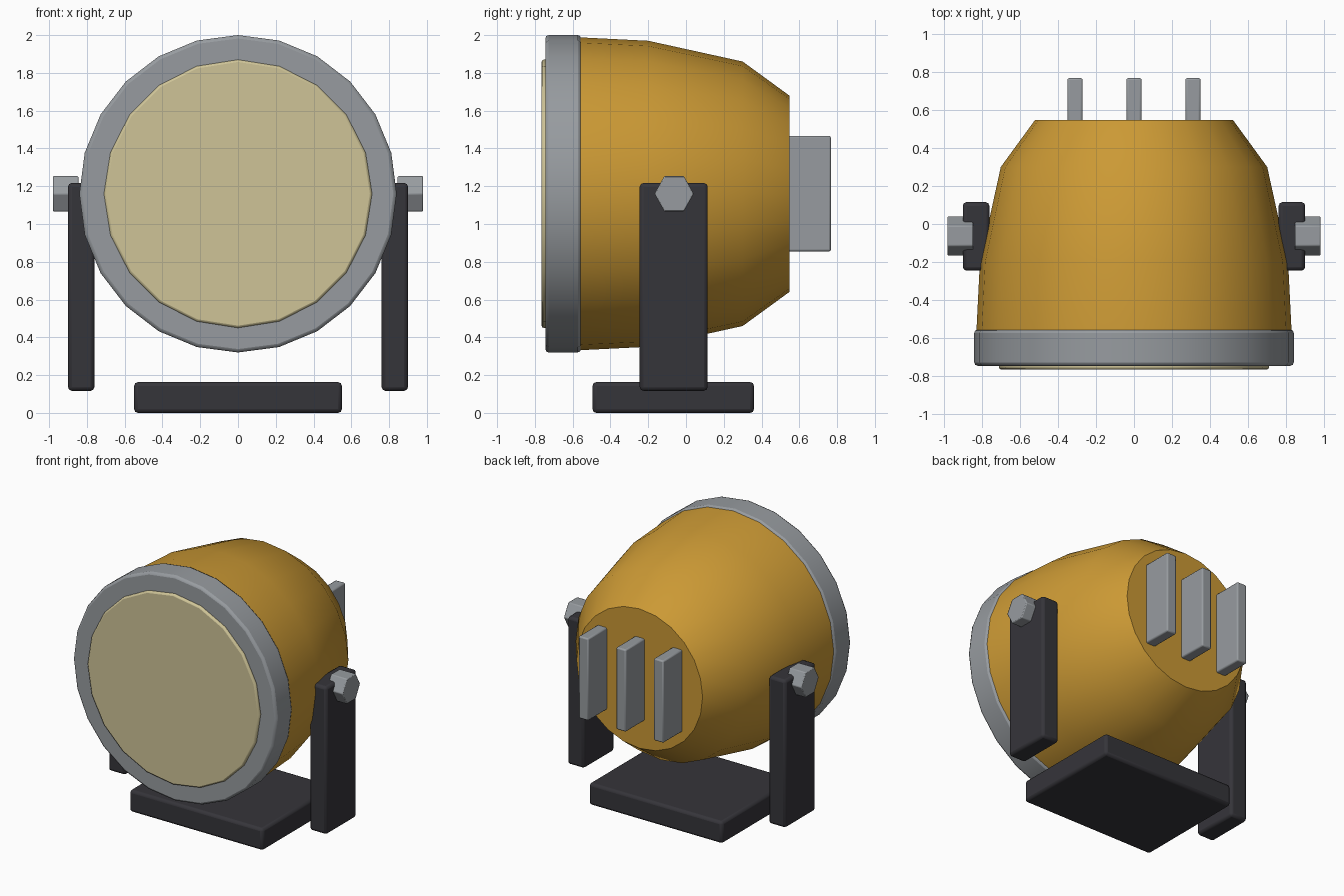
import bpy, bmesh, math

cube = bpy.data.objects.get("Cube")
if cube:
    bpy.data.objects.remove(cube, do_unlink=True)


def material(name, r, g, b):
    m = bpy.data.materials.new(name)
    m.use_nodes = True
    m.diffuse_color = (r, g, b, 1)
    shader = m.node_tree.nodes["Principled BSDF"]
    shader.inputs["Base Color"].default_value = (r, g, b, 1)
    shader.inputs["Roughness"].default_value = 0.6
    return m


ochre = material("ochre paint", 0.6, 0.32, 0.035)
steel = material("grey steel", 0.31, 0.33, 0.35)
cream = material("cream glass", 0.62, 0.55, 0.31)
dark = material("dark iron", 0.036, 0.035, 0.042)
AXIS_Z = 1.16


def finish(name, bm, mat, bevel, angle=35):
    bmesh.ops.recalc_face_normals(bm, faces=bm.faces)
    mesh = bpy.data.meshes.new(name)
    bm.to_mesh(mesh)
    bm.free()
    mesh.materials.append(mat)
    ob = bpy.data.objects.new(name, mesh)
    bpy.context.collection.objects.link(ob)
    if bevel:
        mod = ob.modifiers.new("soft edges", "BEVEL")
        mod.width = bevel
        mod.segments = 2
        mod.limit_method = "ANGLE"
        mod.angle_limit = math.radians(40)
    bpy.ops.object.select_all(action="DESELECT")
    ob.select_set(True)
    bpy.context.view_layer.objects.active = ob
    bpy.ops.object.shade_smooth_by_angle(angle=math.radians(angle))
    return ob


def box(name, low, high, mat, bevel):
    bm = bmesh.new()
    bmesh.ops.create_cube(bm, size=1)
    for v in bm.verts:
        v.co = [a + (c + 0.5) * (b - a) for a, b, c in zip(low, high, v.co)]
    return finish(name, bm, mat, bevel)


def turned(name, profile, sides, mat, bevel):
    """Closed round part along y from (y, radius) pairs, a vertex at the top."""
    bm = bmesh.new()
    rings = []
    for y, r in profile:
        turns = [2 * math.pi * i / sides for i in range(sides)]
        rings.append([bm.verts.new((r * math.sin(t), y, AXIS_Z + r * math.cos(t)))
                      for t in turns])
    for a, b in zip(rings, rings[1:]):
        for i in range(sides):
            j = (i + 1) % sides
            bm.faces.new((a[i], a[j], b[j], b[i]))
    bm.faces.new(rings[0])
    bm.faces.new(rings[-1])
    return finish(name, bm, mat, bevel)


# Lamp housing, front rim and lens
turned("housing", [(-0.6, 0.83), (-0.2, 0.81), (0.3, 0.7), (0.547, 0.52)], 24, ochre, 0)
turned("front_rim", [(-0.745, 0.84), (-0.555, 0.84)], 24, steel, 0.018)
turned("lens", [(-0.765, 0.71), (-0.68, 0.71)], 20, cream, 0.012)

# Cooling fins on the back
for label, x in (("right", -0.31), ("middle", 0), ("left", 0.31)):
    box(label + "_cooling_fin", (x - 0.04, 0.5, 0.855), (x + 0.04, 0.767, 1.467), steel, 0.01)

# Base plate
box("base_plate", (-0.55, -0.495, 0), (0.55, 0.36, 0.163), dark, 0.02)

# Side arms and their hexagonal pivot bolts
for label, side in (("right", -1), ("left", 1)):
    xs = sorted((side * 0.76, side * 0.9))
    box(label + "_arm", (xs[0], -0.245, 0.117), (xs[1], 0.115, 1.217), dark, 0.02)
    bm = bmesh.new()
    bmesh.ops.create_cone(bm, cap_ends=True, segments=6, radius1=0.104, radius2=0.104, depth=0.135)
    for v in bm.verts:
        angle = math.atan2(v.co.y, v.co.x) + math.pi / 6
        snapped = round(angle / (math.pi / 3)) * math.pi / 3
        v.co = (side * 0.9125 + v.co.z, -0.063 + 0.104 * math.cos(snapped),
                AXIS_Z + 0.108 * math.sin(snapped))
    finish(label + "_pivot_bolt", bm, steel, 0.006)
